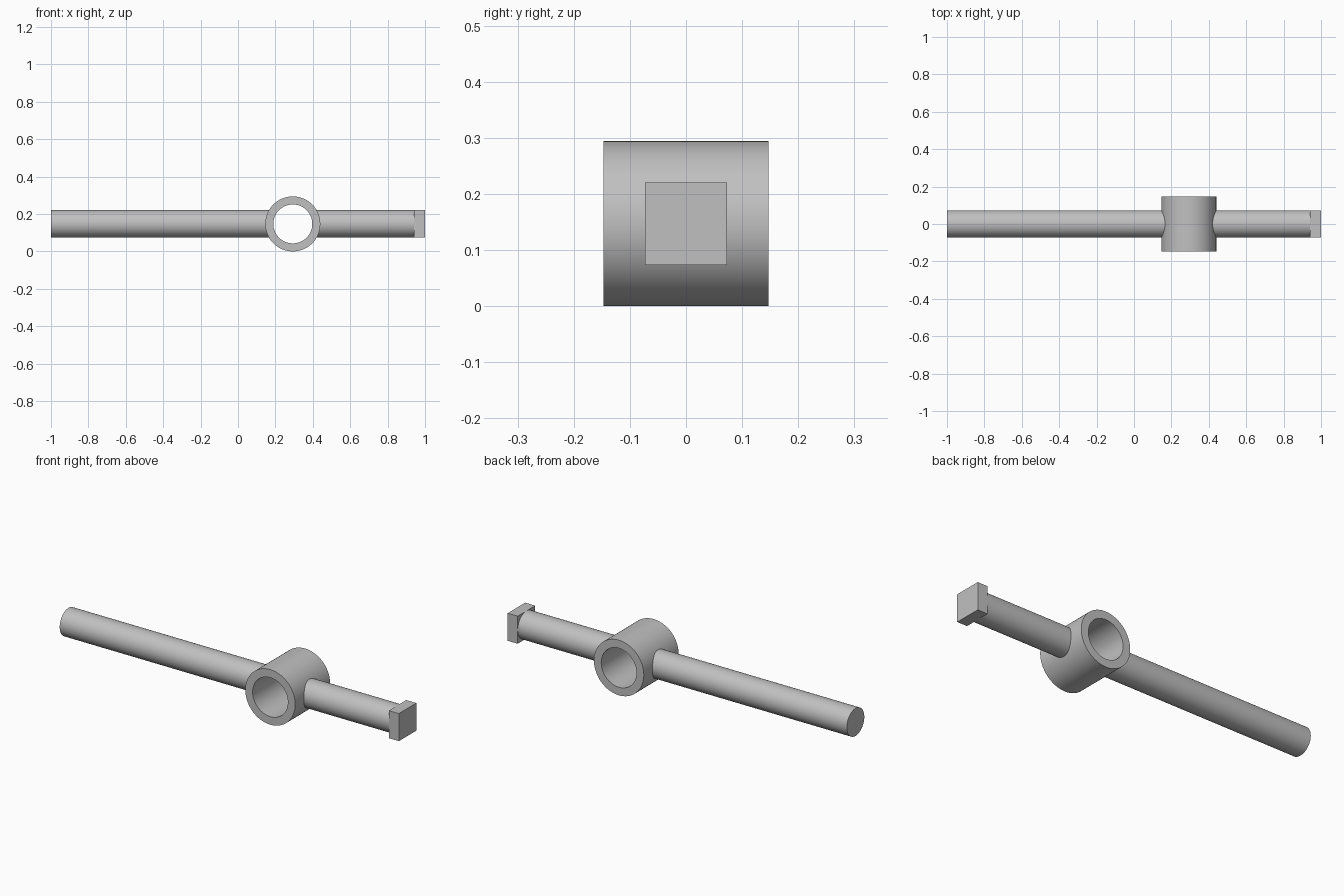
import bpy, bmesh, math
from mathutils import Matrix, Vector

if "Cube" in bpy.data.objects:
    bpy.data.objects.remove(bpy.data.objects["Cube"], do_unlink=True)

HUB_X, HUB_R, BORE_R = 0.293, 0.147, 0.104
AXIS_Z = HUB_R
ROD_R = HUB_R / 2
BLOCK_X = 0.941
SEGMENTS = 96

grey = bpy.data.materials.new("plain grey")
grey.use_nodes = True
colour = (0.53, 0.53, 0.53, 1)
grey.diffuse_color = colour
grey.node_tree.nodes["Principled BSDF"].inputs["Base Color"].default_value = colour


def finish(name, bm, smooth=True):
    bmesh.ops.recalc_face_normals(bm, faces=bm.faces)
    mesh = bpy.data.meshes.new(name)
    bm.to_mesh(mesh)
    bm.free()
    mesh.materials.append(grey)
    obj = bpy.data.objects.new(name, mesh)
    bpy.context.collection.objects.link(obj)
    if smooth:
        bpy.ops.object.select_all(action="DESELECT")
        bpy.context.view_layer.objects.active = obj
        obj.select_set(True)
        bpy.ops.object.shade_smooth_by_angle(angle=math.radians(30))
    return obj


def rod(name, x0, x1):
    """Round bar along x."""
    bm = bmesh.new()
    place = Matrix.Translation(((x0 + x1) / 2, 0, AXIS_Z)) @ Matrix.Rotation(math.pi / 2, 4, "Y")
    bmesh.ops.create_cone(bm, cap_ends=True, segments=SEGMENTS, radius1=ROD_R,
                          radius2=ROD_R, depth=x1 - x0, matrix=place)
    finish(name, bm)


# Hub: rectangular wall section spun around the y axis
bm = bmesh.new()
section = [(BORE_R, -HUB_R), (HUB_R, -HUB_R), (HUB_R, HUB_R), (BORE_R, HUB_R)]
verts = [bm.verts.new((HUB_X + r, y, AXIS_Z)) for r, y in section]
edges = [bm.edges.new((verts[i], verts[(i + 1) % 4])) for i in range(4)]
bmesh.ops.spin(bm, geom=verts + edges, cent=(HUB_X, 0, AXIS_Z), axis=(0, 1, 0),
               angle=math.tau, steps=SEGMENTS)
bmesh.ops.remove_doubles(bm, verts=bm.verts, dist=1e-4)
finish("hub_ring", bm)

# Rods end inside the hub wall, leaving the bore clear
tuck = (BORE_R + math.sqrt(HUB_R ** 2 - ROD_R ** 2)) / 2
rod("long_rod", -1, HUB_X - tuck)
rod("short_rod", HUB_X + tuck, BLOCK_X)

# Square end block
bm = bmesh.new()
size = Vector((1 - BLOCK_X, 2 * ROD_R, 2 * ROD_R))
bmesh.ops.create_cube(bm, size=1, matrix=Matrix.Translation(((1 + BLOCK_X) / 2, 0, AXIS_Z))
                      @ Matrix.Diagonal(size).to_4x4())
finish("end_block", bm, smooth=False)
